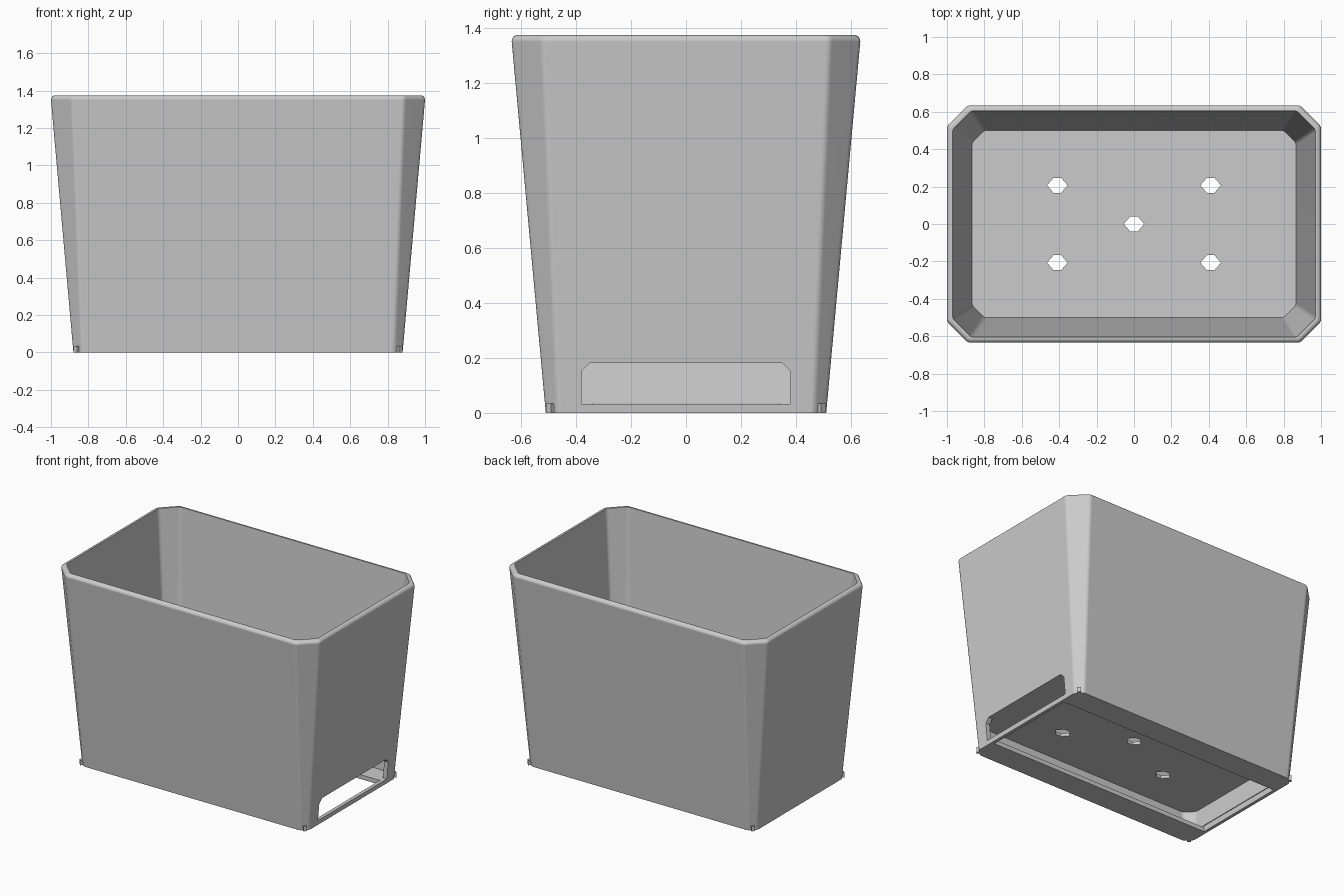
import bpy, bmesh, math
from mathutils import Matrix, Vector

cube = bpy.data.objects.get("Cube")
if cube:
    bpy.data.objects.remove(cube, do_unlink=True)

# one plain grey
grey = bpy.data.materials.new("plain_grey")
grey.use_nodes = True
colour = (0.6, 0.6, 0.6, 1)
grey.diffuse_color = colour
grey.node_tree.nodes["Principled BSDF"].inputs["Base Color"].default_value = colour


def new_object(name, bm):
    bmesh.ops.recalc_face_normals(bm, faces=bm.faces)
    mesh = bpy.data.meshes.new(name)
    bm.to_mesh(mesh)
    bm.free()
    mesh.materials.append(grey)
    obj = bpy.data.objects.new(name, mesh)
    bpy.context.collection.objects.link(obj)
    return obj


def octagon(hx, hy, chamfer, z, soft=0.014, steps=3):
    """Rectangle with chamfered corners, each bend slightly rounded."""
    a, b = hx - chamfer, hy - chamfer
    pts = [Vector(p) for p in ((hx, -b, z), (hx, b, z), (a, hy, z), (-a, hy, z),
                               (-hx, b, z), (-hx, -b, z), (-a, -hy, z), (a, -hy, z))]
    ring = []
    for i, p in enumerate(pts):
        start = p + (pts[i - 1] - p).normalized() * soft
        end = p + (pts[(i + 1) % 8] - p).normalized() * soft
        for k in range(steps + 1):
            t = k / steps
            ring.append(start.lerp(p, t).lerp(p.lerp(end, t), t))
    return ring


def loft(name, rings):
    """Closed solid through a stack of rings."""
    bm = bmesh.new()
    loops = [[bm.verts.new(p) for p in ring] for ring in rings]
    for low, high in zip(loops, loops[1:]):
        n = len(low)
        for i in range(n):
            j = (i + 1) % n
            bm.faces.new((low[i], low[j], high[j], high[i]))
    bm.faces.new(loops[0])
    bm.faces.new(loops[-1])
    return new_object(name, bm)


def prism(name, outline, offset):
    start = [Vector(p) for p in outline]
    return loft(name, [start, [p + Vector(offset) for p in start]])


# tapered outer body with a rounded rim
rim = 0.024
rings = [octagon(0.88, 0.51, 0.045, 0), octagon(1.0, 0.634, 0.112, 1.375 - rim)]
for k in range(1, 6):
    angle = k * math.pi / 10
    inset = rim * (1 - math.cos(angle))
    rings.append(octagon(1.0 - inset, 0.634 - inset, 0.112 - inset * 0.6,
                         1.375 - rim + rim * math.sin(angle)))
body = loft("planter_body", rings)

# planting space above the floor, tray space below it
cutters = [
    loft("planting_space", [octagon(0.866, 0.5, 0.065, 0.205),
                            octagon(0.971, 0.606, 0.1, 1.39)]),
    loft("tray_space", [octagon(0.852, 0.475, 0.05, 0.03),
                        octagon(0.866, 0.485, 0.06, 0.185)]),
]

# open underside, leaving a ledge along front and back
cutters.append(prism("underside_opening",
                     [(-0.858, -0.34, -0.05), (0.858, -0.34, -0.05),
                      (0.858, 0.34, -0.05), (-0.858, 0.34, -0.05)], (0, 0, 0.09)))

# tray slot in the left side
cutters.append(prism("tray_slot",
                     [(0.845, -0.38, 0.032), (0.845, 0.38, 0.032), (0.845, 0.38, 0.152),
                      (0.845, 0.35, 0.182), (0.845, -0.35, 0.182), (0.845, -0.38, 0.152)],
                     (0.2, 0, 0)))

# drainage holes
for x, y in ((0, 0), (0.41, 0.207), (-0.41, 0.207), (0.41, -0.207), (-0.41, -0.207)):
    outline = [(x + sx * w, y + h, 0.16) for sx, w, h in
               ((1, 0.055, 0), (1, 0.02, 0.04), (-1, 0.02, 0.04),
                (-1, 0.055, 0), (-1, 0.02, -0.04), (1, 0.02, -0.04))]
    cutters.append(prism("drain_hole", outline, (0, 0, 0.08)))

for cutter in cutters:
    cutter.hide_render = True
    mod = body.modifiers.new(cutter.name, "BOOLEAN")
    mod.operation = "DIFFERENCE"
    mod.solver = "EXACT"
    mod.object = cutter

# bake the cuts and drop the cutters
bpy.context.view_layer.update()
evaluated = body.evaluated_get(bpy.context.evaluated_depsgraph_get())
mesh = bpy.data.meshes.new_from_object(evaluated)
body.modifiers.clear()
body.data = mesh
mesh.materials.clear()
mesh.materials.append(grey)
for poly in mesh.polygons:
    poly.material_index = 0
for cutter in cutters:
    bpy.data.objects.remove(cutter, do_unlink=True)

# soft bends, sharp cuts
bpy.ops.object.select_all(action="DESELECT")
body.select_set(True)
bpy.context.view_layer.objects.active = body
bpy.ops.object.shade_smooth_by_angle(angle=math.radians(30))
weighted = body.modifiers.new("weighted_normals", "WEIGHTED_NORMAL")
weighted.keep_sharp = True

# small nub at the foot of each corner
for sx in (-1, 1):
    for sy in (-1, 1):
        bm = bmesh.new()
        bmesh.ops.create_cube(bm, size=1)
        bmesh.ops.scale(bm, vec=(0.026, 0.024, 0.034), verts=bm.verts)
        bmesh.ops.rotate(bm, matrix=Matrix.Rotation(sx * sy * math.pi / 4, 3, "Z"), verts=bm.verts)
        bmesh.ops.translate(bm, vec=(sx * 0.861, sy * 0.491, 0.017), verts=bm.verts)
        side = ("left" if sx > 0 else "right") + ("_back" if sy > 0 else "_front")
        new_object("corner_nub_" + side, bm)
